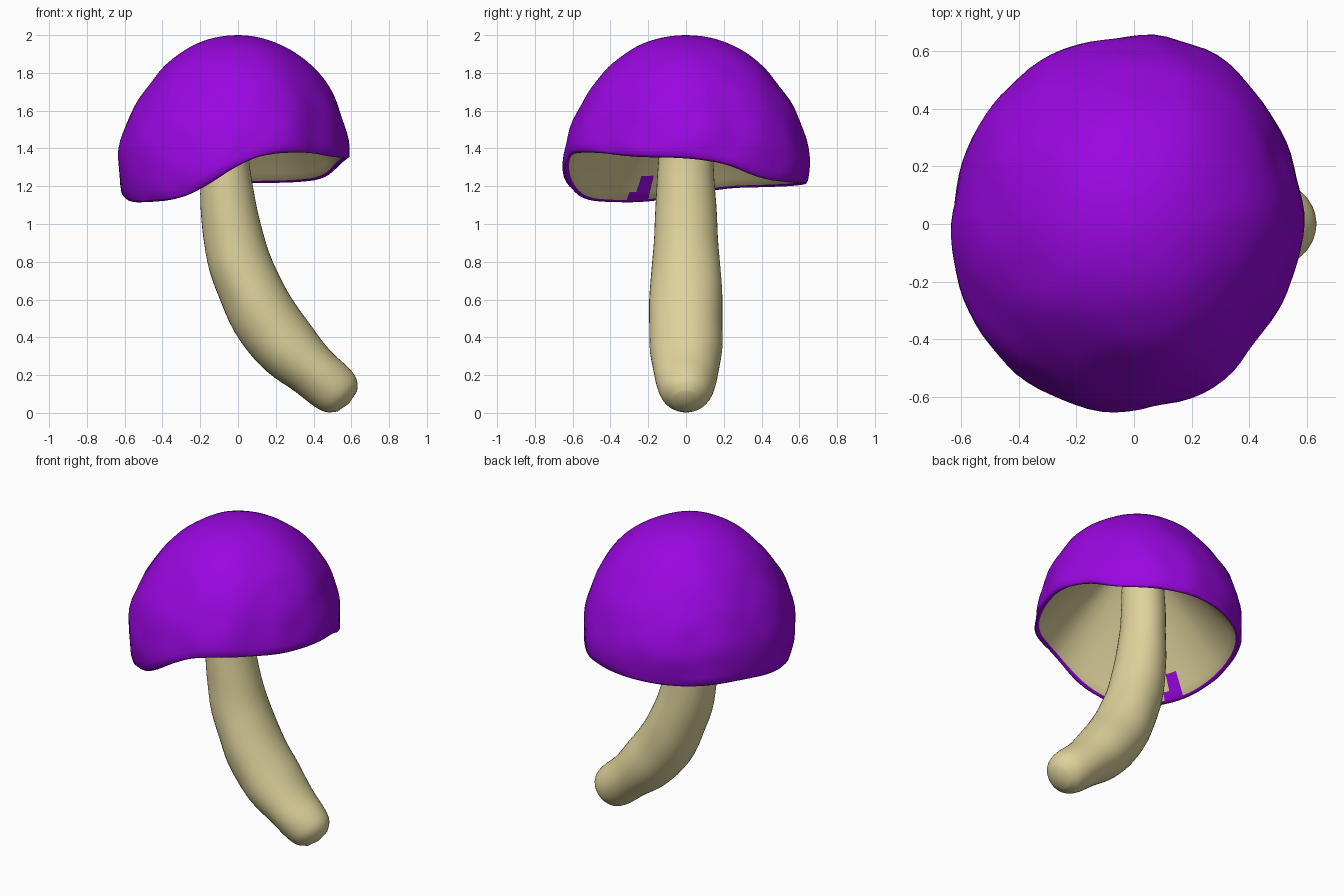
import bpy, bmesh, math
from mathutils import Vector, noise

if "Cube" in bpy.data.objects:
    bpy.data.objects.remove(bpy.data.objects["Cube"])


def material(name, rgb):
    m = bpy.data.materials.new(name)
    m.diffuse_color = (*rgb, 1)
    m.use_nodes = True
    m.node_tree.nodes["Principled BSDF"].inputs["Base Color"].default_value = m.diffuse_color
    return m


purple = material("purple", (0.32, 0.002, 0.75))
cream = material("cream", (0.73, 0.645, 0.33))

# Rim height and widest radius of the cap by compass angle (degrees)
RIM = [(0, 1.35), (22, 1.32), (40, 1.24), (60, 1.22), (90, 1.215), (120, 1.2), (160, 1.19),
       (180, 1.15), (200, 1.115), (222, 1.115), (240, 1.13), (250, 1.17), (262, 1.25),
       (272, 1.33), (285, 1.375), (308, 1.38), (330, 1.355), (360, 1.35)]
WIDTH = [(0, .59), (20, .585), (45, .62), (60, .645), (90, .655), (130, .65), (150, .635),
         (180, .63), (205, .64), (225, .665), (240, .66), (270, .65), (300, .63),
         (320, .585), (340, .575), (360, .59)]


def lookup(table, deg):
    deg %= 360
    for (a, va), (b, vb) in zip(table, table[1:]):
        if a <= deg <= b:
            return va + (vb - va) * (deg - a) / (b - a)


def smooth_lookup(table, deg):
    return sum(lookup(table, deg + o) for o in (-8, -4, 0, 4, 8)) / 5


def finish(bm, name, mats):
    bmesh.ops.recalc_face_normals(bm, faces=bm.faces)
    me = bpy.data.meshes.new(name)
    bm.to_mesh(me)
    bm.free()
    for m in mats:
        me.materials.append(m)
    for p in me.polygons:
        p.use_smooth = True
    ob = bpy.data.objects.new(name, me)
    bpy.context.collection.objects.link(ob)
    return ob


def skin(bm, rings, start=None, end=None, paint=lambda row, col: 0):
    """Join rings of points into a tube, closed by pole points."""
    rows = [[bm.verts.new(p) for p in ring] for ring in rings]
    n = len(rows[0])
    for i, (a, b) in enumerate(zip(rows, rows[1:])):
        for j in range(n):
            k = (j + 1) % n
            f = bm.faces.new((a[j], b[j], b[k], a[k]))
            f.material_index = paint(i, j)
    for pole, ring, row in ((start, rows[0], -1), (end, rows[-1], len(rows))):
        v = bm.verts.new(pole)
        for j in range(n):
            f = bm.faces.new((v, ring[j], ring[(j + 1) % n]))
            f.material_index = paint(row, j)


# Cap: lumpy elliptical dome, wavy rim, rounded lip and hollow cream underside
SEG, OUT, INN = 90, 26, 16
MID, RISE, APEX = 1.32, 0.68, 1.8


def cap_point(row, col):
    deg = 360 * col / SEG
    a = math.radians(deg)
    rim, width = smooth_lookup(RIM, deg), smooth_lookup(WIDTH, deg)
    end = math.acos((rim + 0.012 - MID) / RISE)
    edge = width * math.sin(end)
    if row < OUT:                                   # outer skin, shoulders trimmed
        phi = end * (row + 1) / OUT
        r, z = width * math.sin(phi), MID + RISE * math.cos(phi)
        trim = 0.055 - 0.075 * max(0, math.cos(a))
        if phi < math.pi / 2:
            r *= 1 - trim * math.sin(2 * phi) ** 2
        lump = noise.noise(Vector((r * math.cos(a), r * math.sin(a), z)) * 6)
        r += 0.014 * lump * math.sin(phi)
    elif row == OUT:                                # lip
        r, z = edge - 0.012, rim
    else:                                           # conical underside
        t = (row - OUT - 1) / INN
        r = (edge - 0.03) * (0.75 * (1 - t) + 0.25 * math.sqrt(1 - t * t))
        z = rim + 0.012 + (APEX - rim - 0.012) * t
    return (r * math.cos(a), r * math.sin(a), z)


def cap_paint(row, col):
    deg = 360 * col / SEG
    low = row < OUT + 2
    patch = 198 <= deg < (212 if low else 208) and row < OUT + 4   # purple inside rim
    return 1 if row > OUT and not patch else 0


bm = bmesh.new()
skin(bm, [[cap_point(r, c) for c in range(SEG)] for r in range(OUT + 1 + INN)],
     start=(0, 0, 2), end=(0, 0, APEX), paint=cap_paint)
finish(bm, "cap", [purple, cream])

# Stem: bent tube, each station is (x, z, in-plane radius, y radius)
STEM = [(-.07, 1.8, .11, .12), (-.07, 1.55, .125, .135), (-.068, 1.3, .132, .147),
        (-.045, 1.05, .15, .163), (-.005, .84, .163, .176), (.065, .655, .17, .19),
        (.16, .475, .176, .195), (.278, .33, .166, .19), (.395, .222, .145, .172),
        (.498, .135, .136, .148), (.548, .089, .117, .12), (.578, .06, .075, .07)]
SIDES = 40


def spline(p, q, r, s, t):
    return [0.5 * (2 * b + (c - a) * t + (2 * a - 5 * b + 4 * c - d) * t * t
                   + (3 * b - a - 3 * c + d) * t ** 3) for a, b, c, d in zip(p, q, r, s)]


path = []
for i in range(len(STEM) - 1):
    near = [STEM[max(0, min(len(STEM) - 1, i + o))] for o in (-1, 0, 1, 2)]
    path += [spline(*near, t / 4) for t in range(4)]
path.append(list(STEM[-1]))

rings = []
for i, (x, z, rp, ry) in enumerate(path):
    p, q = path[max(0, i - 1)], path[min(len(path) - 1, i + 1)]
    d = Vector((q[0] - p[0], 0, q[1] - p[1])).normalized()
    side = Vector((-d.z, 0, d.x))
    ring = []
    for j in range(SIDES):
        a = 2 * math.pi * j / SIDES
        off = side * (rp * math.cos(a)) + Vector((0, ry * math.sin(a), 0))
        c = Vector((x, 0, z))
        ring.append(c + off * (1 + 0.03 * noise.noise((c + off) * 5)))
    rings.append(ring)

bm = bmesh.new()
skin(bm, rings, start=(-.07, 0, 1.8), end=(.588, 0, .05))
finish(bm, "stem", [cream])
